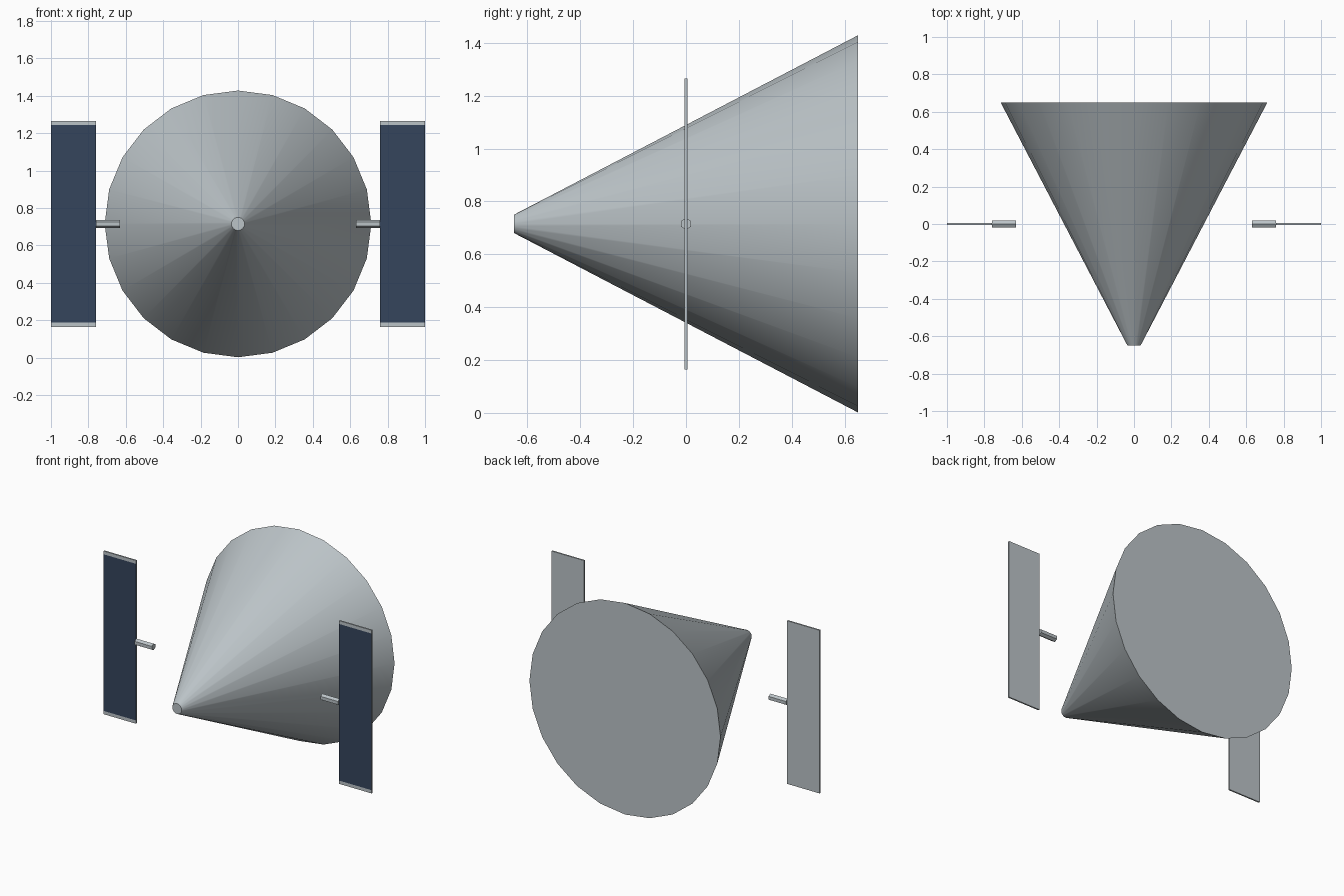
import bpy
import bmesh
from math import pi, radians
from mathutils import Matrix, Vector

MID_Z = 0.715

cube = bpy.data.objects.get("Cube")
if cube:
    bpy.data.objects.remove(cube, do_unlink=True)


def make_material(name, rgb):
    mat = bpy.data.materials.new(name)
    mat.use_nodes = True
    mat.diffuse_color = (*rgb, 1)
    mat.node_tree.nodes["Principled BSDF"].inputs["Base Color"].default_value = (*rgb, 1)
    return mat


metal = make_material("light grey metal", (0.50, 0.55, 0.575))
cells = make_material("dark blue cells", (0.036, 0.059, 0.107))


def finish(name, bm, materials):
    bmesh.ops.recalc_face_normals(bm, faces=bm.faces)
    mesh = bpy.data.meshes.new(name)
    bm.to_mesh(mesh)
    bm.free()
    for mat in materials:
        mesh.materials.append(mat)
    obj = bpy.data.objects.new(name, mesh)
    bpy.context.collection.objects.link(obj)
    return obj


def add_cone(name, sides, r1, r2, length, centre, turn):
    bm = bmesh.new()
    bmesh.ops.create_cone(bm, cap_ends=True, segments=sides, radius1=r1, radius2=r2,
                          depth=length, matrix=Matrix.Translation(centre) @ turn)
    return finish(name, bm, [metal])


def add_panel(name, side):
    # Thin slab, cut near both ends so the front carries a cell area
    low, high = MID_Z - 0.528, MID_Z + 0.528
    bm = bmesh.new()
    bmesh.ops.create_cube(bm, size=1, matrix=Matrix.Translation((side * 0.879, 0, MID_Z))
                          @ Matrix.Diagonal((0.242, 0.01, 1.1, 1)))
    for z in (low, high):
        bmesh.ops.bisect_plane(bm, geom=bm.verts[:] + bm.edges[:] + bm.faces[:],
                               plane_co=(0, 0, z), plane_no=(0, 0, 1))
    bm.normal_update()
    for face in bm.faces:
        if face.normal.y < -0.9 and low < face.calc_center_median().z < high:
            face.material_index = 1
    return finish(name, bm, [metal, cells])


# Body: tapered cone with its small end at the front
body = add_cone("cone_body", 24, 0.713, 0.035, 1.3, Vector((0, 0, MID_Z)),
                Matrix.Rotation(pi / 2, 4, "X"))
bpy.context.view_layer.objects.active = body
body.select_set(True)
bpy.ops.object.shade_smooth_by_angle(angle=radians(30))

# Panels and their short six-sided struts
for label, side in (("left", 1), ("right", -1)):
    add_panel(label + "_panel", side)
    add_cone(label + "_strut", 6, 0.022, 0.022, 0.128, Vector((side * 0.694, 0, MID_Z)),
             Matrix.Rotation(pi / 2, 4, "Y") @ Matrix.Rotation(pi / 2, 4, "Z"))
